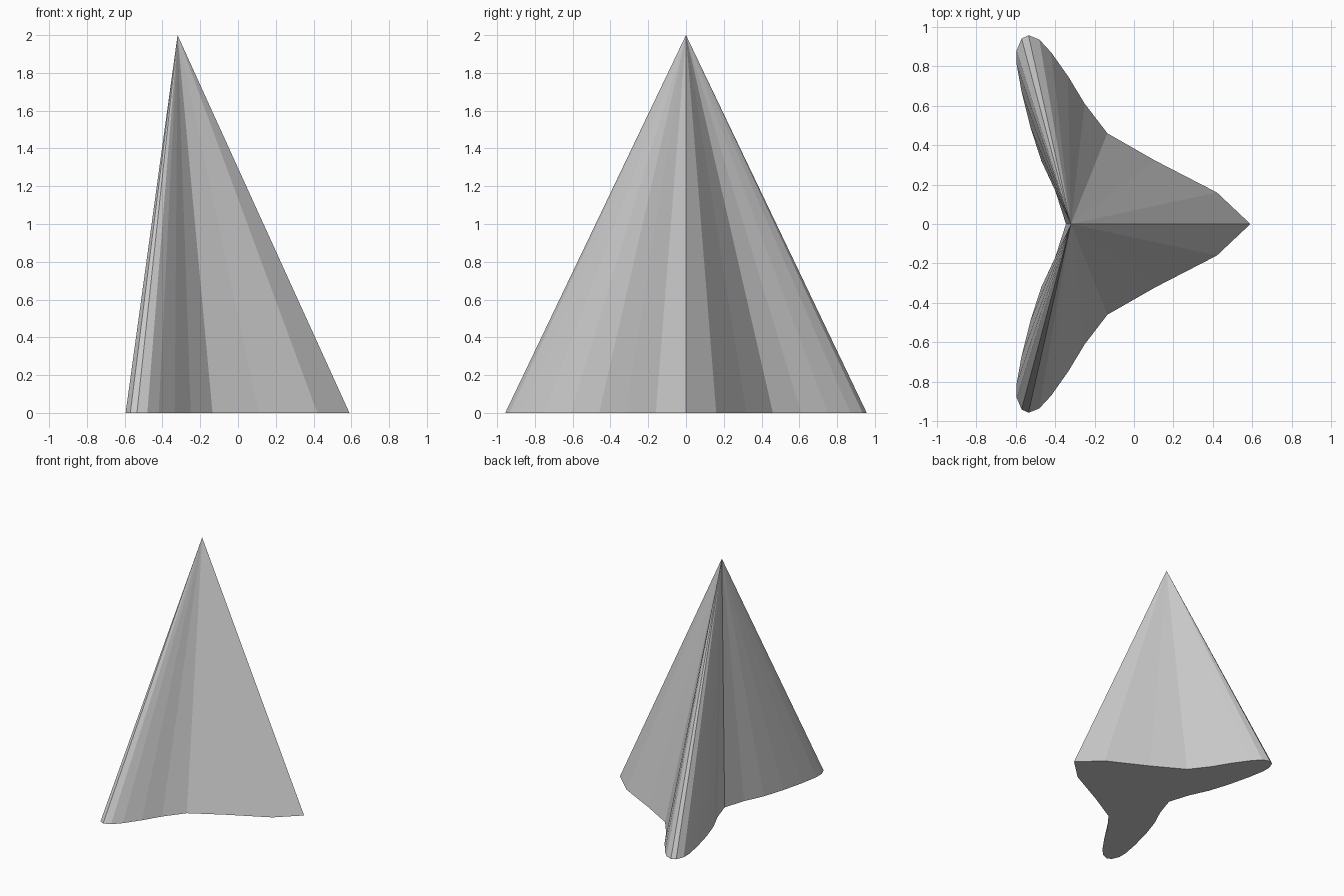
import bpy
import bmesh

cube = bpy.data.objects.get("Cube")
if cube:
    bpy.data.objects.remove(cube, do_unlink=True)

# Single flat grey
grey = bpy.data.materials.new("light grey")
grey.use_nodes = True
colour = (0.6, 0.6, 0.6, 1)
grey.diffuse_color = colour
grey.node_tree.nodes["Principled BSDF"].inputs["Base Color"].default_value = colour

# Half of the three-lobed base outline, from the +x tip round to the back notch
half = [(0.59, 0), (0.42, 0.16), (0.11, 0.32), (-0.135, 0.46), (-0.25, 0.61),
        (-0.335, 0.75), (-0.42, 0.87), (-0.48, 0.935), (-0.535, 0.957),
        (-0.57, 0.94), (-0.595, 0.88), (-0.595, 0.81), (-0.57, 0.67),
        (-0.525, 0.49), (-0.47, 0.32), (-0.40, 0.17), (-0.345, 0)]
outline = half + [(x, -y) for x, y in reversed(half[1:-1])]
apex_position = (-0.32, 0, 2)

# Pyramid: flat sides fanned from the apex to the outline, closed underneath
bm = bmesh.new()
ring = [bm.verts.new((x, y, 0)) for x, y in outline]
apex = bm.verts.new(apex_position)
for i, vert in enumerate(ring):
    bm.faces.new((vert, ring[(i + 1) % len(ring)], apex))
base = bm.faces.new(list(reversed(ring)))
bmesh.ops.triangulate(bm, faces=[base])

mesh = bpy.data.meshes.new("lobed_pyramid")
bm.to_mesh(mesh)
bm.free()
mesh.materials.append(grey)
pyramid = bpy.data.objects.new("lobed_pyramid", mesh)
bpy.context.collection.objects.link(pyramid)
